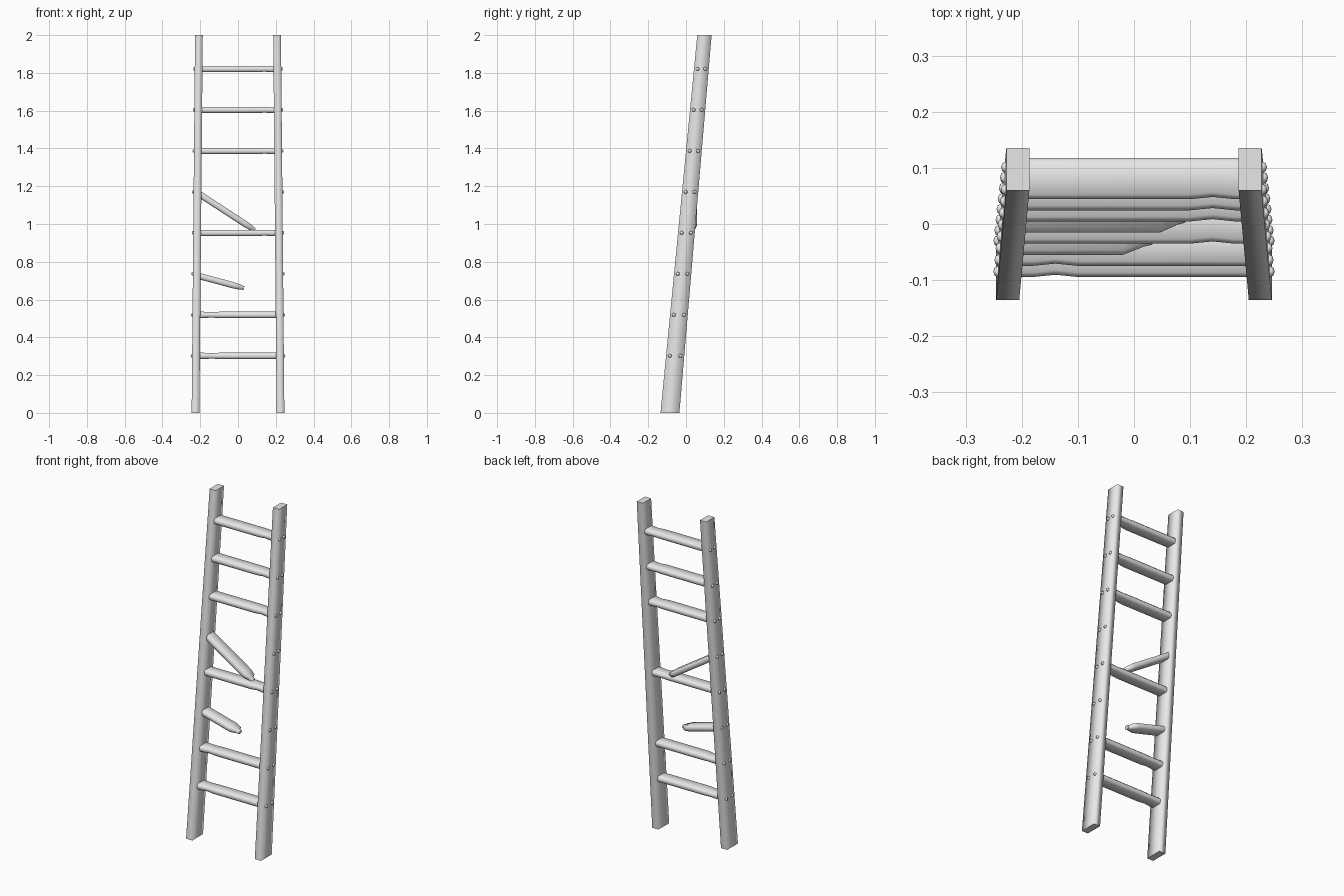
import bpy, bmesh, math
from mathutils import Vector, Matrix

if "Cube" in bpy.data.objects:
    bpy.data.objects.remove(bpy.data.objects["Cube"], do_unlink=True)

grey = bpy.data.materials.new("plain_grey")
grey.use_nodes = True
grey.diffuse_color = (0.8, 0.8, 0.8, 1)
grey.node_tree.nodes["Principled BSDF"].inputs["Base Color"].default_value = (0.8, 0.8, 0.8, 1)


def finish(name, bm):
    bmesh.ops.recalc_face_normals(bm, faces=bm.faces)
    mesh = bpy.data.meshes.new(name)
    bm.to_mesh(mesh)
    bm.free()
    mesh.materials.append(grey)
    obj = bpy.data.objects.new(name, mesh)
    bpy.context.collection.objects.link(obj)
    return obj


def loft(name, rings):
    """Skin a closed bar through rings of points: smooth sides, flat ends."""
    bm = bmesh.new()
    loops = [[bm.verts.new(p) for p in ring] for ring in rings]
    n = len(loops[0])
    for a, b in zip(loops, loops[1:]):
        for i in range(n):
            j = (i + 1) % n
            bm.faces.new((a[i], a[j], b[j], b[i])).smooth = True
    bm.faces.new(loops[0])
    bm.faces.new(loops[-1])
    return finish(name, bm)


def rail_y(z):
    return -0.085 + 0.0913 * z


def rail_x(z):
    return 0.225 - 0.009 * z


def plank(name, stations):
    """Plank along x; each station is (x, front y, back y, half height, z)."""
    rings = []
    for x, f, b, h, z in stations:
        c = min(0.008, (b - f) * 0.3)
        half = [(f, h * 0.45), (f + c, h), (b - c, h), (b, h * 0.45)]
        section = half + [(y, -k) for y, k in reversed(half)]
        rings.append([(x, y, z + k) for y, k in section])
    return loft(name, rings)


# Tapering side rails, leaning back and drawing together at the top
for side, label in ((1, "left"), (-1, "right")):
    rings = []
    for z in (0, 0.5, 1, 1.5, 2):
        w, d = 0.0205, 0.05 - 0.006 * z
        rings.append([(side * rail_x(z) + sx * w, rail_y(z) + sy * d, z)
                      for sx, sy in ((-1, -1), (1, -1), (1, 1), (-1, 1))])
    loft(label + "_rail", rings)

# Rungs: six whole, two snapped off and hanging from the right rail
STEP = 0.217
BROKEN = {2: (0.22, 0.245, math.radians(15)), 4: (0.29, 0.35, math.radians(33))}
for k in range(8):
    z = 0.302 + STEP * k
    y, e = rail_y(z), rail_x(z) - 0.008
    f, b, h = y - 0.037, y + 0.036, 0.0165
    if k in BROKEN:
        span, length, angle = BROKEN[k]
        rung = plank("broken_rung_%d" % (k + 1), [
            (-0.01, f, b, h, 0),
            (length - 0.055, f, b, h, 0),
            (length - 0.022, f + 0.012, b - 0.008, h * 0.85, 0),
            (length - 0.018, f + 0.014, b - 0.024, h * 0.75, 0),
            (length, f + 0.018, b - 0.028, h * 0.6, 0)])
        rung.data.transform(Matrix.Translation((-0.205, 0, z - 0.012))
                            @ Matrix.Rotation(angle, 4, 'Y'))
    else:
        # Worn front edge near one end, swapping ends on the lower rungs
        s = 1 if k > 2 else -1
        plank("rung_%d" % (k + 1), [
            (-s * e, f, b, h, z),
            (s * 0.1, f, b, h, z),
            (s * 0.14, f + 0.004, b, h * 0.88, z),
            (s * 0.18, f, b, h, z),
            (s * e, f, b, h, z)])

# Pairs of low-poly bolt heads on the outside of both rails at each rung
for side, label in ((1, "left"), (-1, "right")):
    bm = bmesh.new()
    for k in range(8):
        z = 0.302 + STEP * k
        gap = 0.029 - 0.005 * z
        for s in (-1, 1):
            spot = Vector((side * (rail_x(z) + 0.0205), rail_y(z) + s * gap, z))
            bmesh.ops.create_uvsphere(
                bm, u_segments=8, v_segments=4, radius=0.01,
                matrix=Matrix.Translation(spot) @ Matrix.Rotation(math.pi / 2, 4, 'Y')
                @ Matrix.Diagonal((1, 1, 0.8, 1)))
    for face in bm.faces:
        face.smooth = True
    finish(label + "_bolts", bm)
